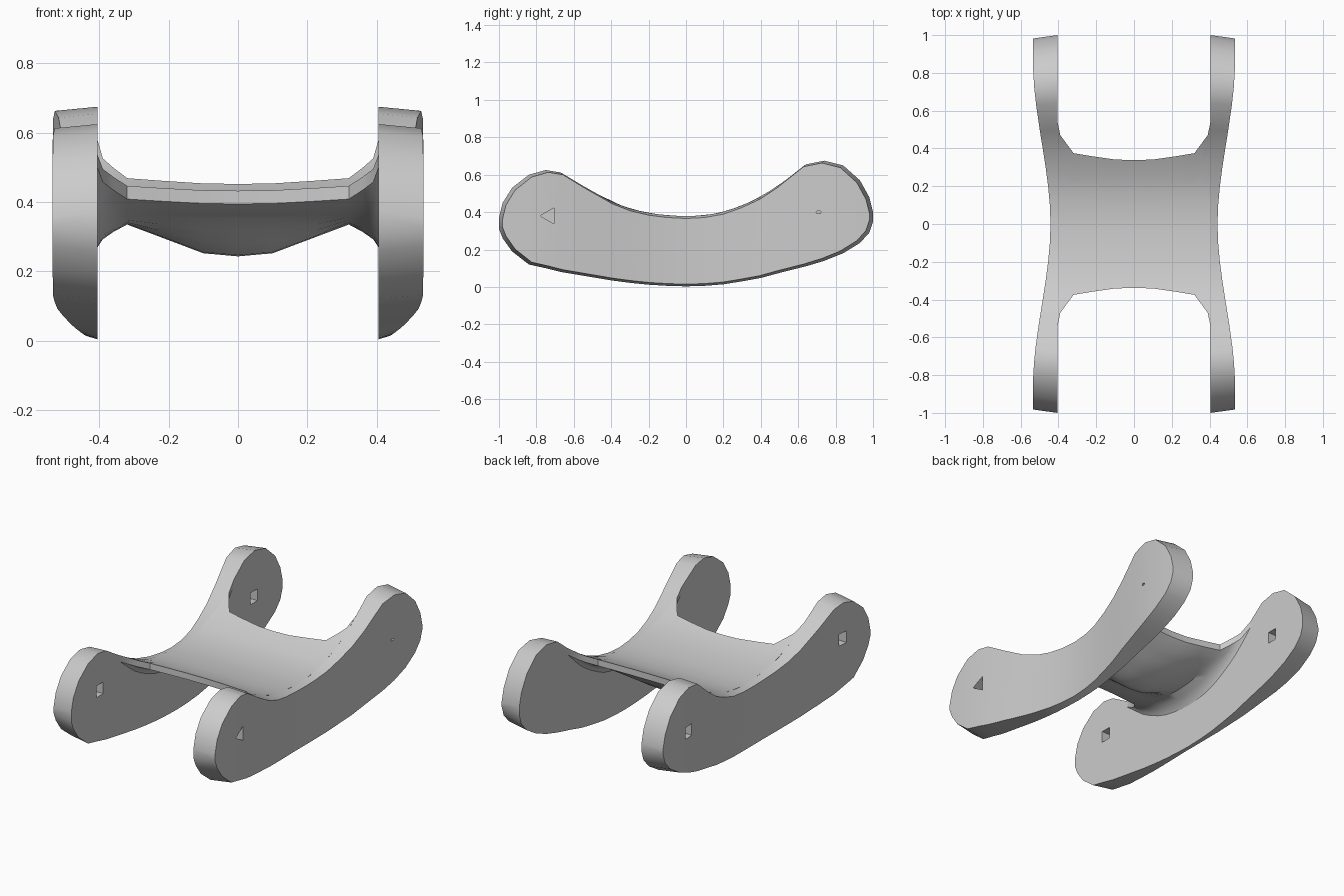
import bpy
import bmesh
import math
from mathutils import Matrix

cube = bpy.data.objects.get("Cube")
if cube:
    bpy.data.objects.remove(cube)

grey = bpy.data.materials.new("plain grey")
grey.use_nodes = True
grey.diffuse_color = (0.6, 0.6, 0.6, 1)
grey.node_tree.nodes["Principled BSDF"].inputs["Base Color"].default_value = (0.6, 0.6, 0.6, 1)

# Side outline as stations: y, top height, bottom height
OUTLINE = [(-1, .37, .31), (-.98, .45, .26), (-.93, .53, .19), (-.84, .6, .12),
           (-.75, .625, .1), (-.67, .612, .08), (-.55, .54, .06), (-.4, .456, .035),
           (-.3, .418, .022), (-.2, .395, .012), (-.1, .383, .006), (0, .378, .003),
           (.1, .383, .006), (.2, .4, .014), (.3, .435, .03), (.4, .48, .048),
           (.5, .545, .075), (.64, .655, .11), (.74, .675, .14), (.84, .65, .18),
           (.93, .57, .235), (.98, .48, .29), (1, .4, .35)]
INNER = .405


def lerp_table(table, v):
    for a, b in zip(table, table[1:]):
        if v <= b[0]:
            t = max(0, (v - a[0]) / (b[0] - a[0]))
            return a[1] + t * (b[1] - a[1])
    return table[-1][1]


def add_object(name, bm):
    bmesh.ops.recalc_face_normals(bm, faces=bm.faces[:])
    mesh = bpy.data.meshes.new(name)
    bm.to_mesh(mesh)
    bm.free()
    mesh.materials.append(grey)
    ob = bpy.data.objects.new(name, mesh)
    bpy.context.collection.objects.link(ob)
    return ob


def loft(name, rings):
    """Skin closed rings of equal length and cap both ends."""
    bm = bmesh.new()
    rows = [[bm.verts.new(p) for p in ring] for ring in rings]
    n = len(rows[0])
    for a, b in zip(rows, rows[1:]):
        for i in range(n):
            j = (i + 1) % n
            bm.faces.new((a[i], a[j], b[j], b[i]))
    bm.faces.new(rows[0])
    bm.faces.new(rows[-1])
    return add_object(name, bm)


def finish(ob):
    bpy.ops.object.select_all(action='DESELECT')
    ob.select_set(True)
    bpy.context.view_layer.objects.active = ob
    bpy.ops.object.shade_smooth_by_angle(angle=math.radians(35))


def outer_x(y):
    t = min(1, abs(y) / .88)
    return .442 + .093 * t * t * (3 - 2 * t)


def rocker(name, side):
    # Flat inner wall, flared outer wall with a slightly sloped rim
    rings = []
    for y, top, low in OUTLINE:
        out = outer_x(y)
        rings.append([(side * INNER, y, top), (side * out, y * .982, top - .012),
                      (side * out, y * .982, low + .012), (side * INNER, y, low)])
    return loft(name, rings)


def cut_hole(ob, x, y, z, sides, radius, squash, turn, depth):
    bm = bmesh.new()
    bmesh.ops.create_cone(bm, cap_ends=True, segments=sides, radius1=radius,
                          radius2=radius, depth=depth)
    place = (Matrix.Translation((x, y, z)) @ Matrix.Diagonal((1, 1, squash, 1))
             @ Matrix.Rotation(turn, 4, 'X') @ Matrix.Rotation(math.pi / 2, 4, 'Y'))
    bmesh.ops.transform(bm, matrix=place, verts=bm.verts[:])
    cutter = add_object("hole_cutter", bm)
    cutter.hide_render = True
    mod = ob.modifiers.new("hole", 'BOOLEAN')
    mod.operation = 'DIFFERENCE'
    mod.solver = 'EXACT'
    mod.object = cutter
    bpy.context.view_layer.objects.active = ob
    bpy.ops.object.modifier_apply(modifier=mod.name)
    bpy.data.objects.remove(cutter)


# Side rockers: one pierced at both ends, one with shallow pits
right_rocker = rocker("right_rocker", -1)
left_rocker = rocker("left_rocker", 1)
for y in (-.73, .73):
    cut_hole(right_rocker, -.47, y, .4, 4, .045, 1.1, math.pi / 4, .3)
cut_hole(left_rocker, .53, -.73, .38, 3, .05, 1, math.pi / 3, .16)
cut_hole(left_rocker, .53, .71, .4, 4, .016, .5, .5, .14)

# Saddle bridge: half length and underside height, by distance from the middle
HALF_LENGTH = [(0, .338), (.12, .342), (.32, .375), (.39, .47), (INNER, .54)]
UNDERSIDE = [(0, .243), (.1, .252), (.32, .335), (.385, .3), (INNER, .27)]
# Share of the full depth kept along the underside, from front edge to back edge
FULLNESS = [(-1, 0), (-.5, 0), (-.12, 1), (.12, 1), (.5, .75), (.875, .3), (1, 0)]
LIP = .038
STEPS = 16


def bridge_ring(x):
    d = abs(x)
    half = lerp_table(HALF_LENGTH, d)
    depth = lerp_table(OUTLINE, 0) - LIP - lerp_table(UNDERSIDE, d)
    # The cut-back front fades into full fillets beside the rockers
    blend = min(1, max(0, (d - .3) / .09))
    tops, lows = [], []
    for i in range(STEPS + 1):
        t = 2 * i / STEPS - 1
        top = lerp_table(OUTLINE, t * half)
        full = (1 - blend) * lerp_table(FULLNESS, t) + blend * (1 - t * t)
        tops.append((x, t * half, top))
        lows.append((x, t * half, top - LIP - depth * full))
    return tops + lows[::-1]


half_xs = [.1, .22, .32, .36, .39, INNER]
bridge = loft("saddle_bridge", [bridge_ring(x) for x in
                                [-v for v in half_xs[::-1]] + [0] + half_xs])

for ob in (right_rocker, left_rocker, bridge):
    finish(ob)
